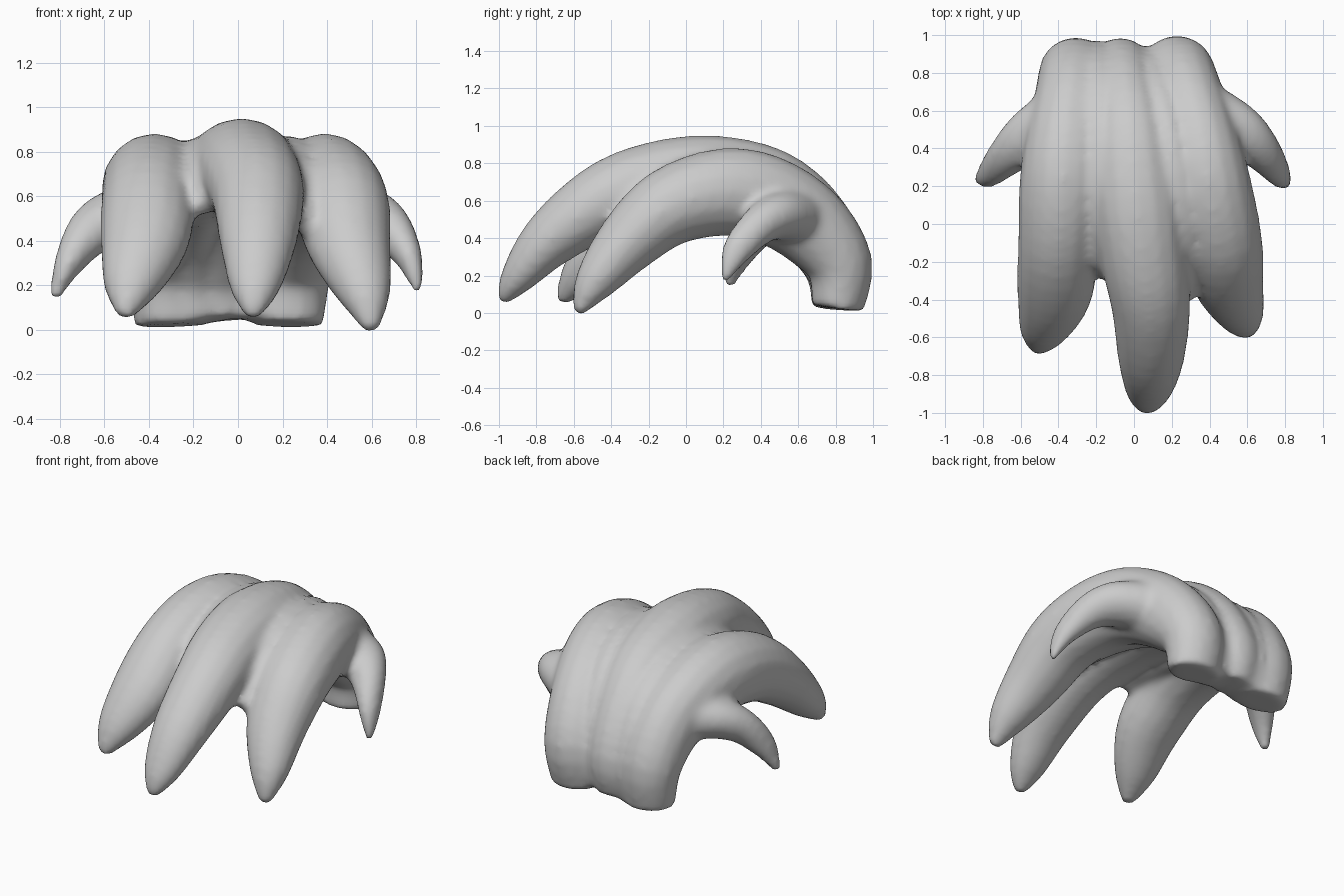
import bpy, bmesh, math
from mathutils import Vector

SIDES = 16
STEPS = 4


def catmull(a, b, c, d, t):
    """Smooth interpolation between stations b and c."""
    return [0.5 * (2 * q + (r - p) * t + (2 * p - 5 * q + 4 * r - s) * t * t
                   + (3 * q - p - 3 * r + s) * t ** 3)
            for p, q, r, s in zip(a, b, c, d)]


def sweep(bm, stations):
    """Elliptical tube; each station is (x, y, z, half width, half thickness)."""
    ext = [stations[0]] + stations + [stations[-1]]
    pts = [catmull(*ext[i:i + 4], k / STEPS)
           for i in range(len(stations) - 1) for k in range(STEPS)]
    pts.append(stations[-1])
    rings = []
    for i, p in enumerate(pts):
        before, after = pts[max(i - 1, 0)], pts[min(i + 1, len(pts) - 1)]
        tangent = (Vector(after[:3]) - Vector(before[:3])).normalized()
        side = Vector((1, 0, 0))
        side = (side - tangent * side.dot(tangent)).normalized()
        up = side.cross(tangent)
        ring = []
        for k in range(SIDES):
            a = 2 * math.pi * k / SIDES
            ring.append(bm.verts.new(Vector(p[:3]) + side * p[3] * math.cos(a)
                                     + up * p[4] * math.sin(a)))
        rings.append(ring)
    for r, s in zip(rings, rings[1:]):
        for k in range(SIDES):
            n = (k + 1) % SIDES
            bm.faces.new((r[k], r[n], s[n], s[k]))
    bm.faces.new(rings[0][::-1])
    bm.faces.new(rings[-1])


bm = bmesh.new()

# Middle talon, tip to root
sweep(bm, [(0.065, -0.985, 0.06, .035, .03), (0.075, -0.90, 0.19, .115, .095),
           (0.09, -0.72, 0.40, .175, .155), (0.09, -0.44, 0.60, .21, .20),
           (0.05, -0.17, 0.70, .23, .215), (0.01, 0.14, 0.725, .24, .225),
           (-0.02, 0.45, 0.66, .22, .22), (-0.05, 0.67, 0.48, .19, .21),
           (-0.07, 0.81, 0.25, .17, .18), (-0.07, 0.81, 0.05, .14, .13)])

# Right talon
sweep(bm, [(0.60, -0.58, 0.0, .035, .03), (0.57, -0.49, 0.16, .12, .11),
           (0.50, -0.31, 0.38, .19, .17), (0.46, -0.09, 0.565, .22, .21),
           (0.40, 0.19, 0.645, .225, .235), (0.35, 0.43, 0.61, .21, .235),
           (0.28, 0.66, 0.47, .20, .22), (0.23, 0.82, 0.26, .19, .18),
           (0.22, 0.81, 0.025, .165, .14)])

# Left talon
sweep(bm, [(-0.51, -0.67, 0.06, .035, .03), (-0.48, -0.565, 0.20, .13, .11),
           (-0.42, -0.37, 0.40, .20, .17), (-0.40, -0.11, 0.575, .215, .21),
           (-0.38, 0.18, 0.645, .23, .235), (-0.36, 0.43, 0.61, .22, .235),
           (-0.33, 0.66, 0.47, .20, .22), (-0.31, 0.81, 0.26, .19, .18),
           (-0.30, 0.81, 0.02, .165, .14)])

# Webbing between the talons
sweep(bm, [(-0.15, -0.28, 0.55, .04, .04), (-0.17, -0.12, 0.63, .10, .12),
           (-0.18, 0.16, 0.67, .13, .19), (-0.18, 0.44, 0.62, .13, .215),
           (-0.19, 0.66, 0.475, .13, .21), (-0.19, 0.80, 0.25, .13, .175),
           (-0.19, 0.80, 0.04, .13, .13)])
sweep(bm, [(0.31, -0.38, 0.46, .04, .05), (0.28, -0.12, 0.61, .10, .15),
           (0.24, 0.16, 0.665, .13, .205), (0.18, 0.44, 0.62, .12, .22),
           (0.11, 0.66, 0.465, .11, .195), (0.07, 0.79, 0.25, .10, .15),
           (0.07, 0.80, 0.05, .10, .12)])

# Right and left side spurs
sweep(bm, [(0.81, 0.205, 0.175, .025, .025), (0.765, 0.27, 0.33, .065, .08),
           (0.67, 0.39, 0.465, .11, .105), (0.55, 0.49, 0.52, .15, .13),
           (0.36, 0.58, 0.52, .18, .16)])
sweep(bm, [(-0.825, 0.23, 0.14, .025, .025), (-0.765, 0.27, 0.29, .065, .08),
           (-0.67, 0.36, 0.43, .11, .105), (-0.55, 0.46, 0.50, .15, .13),
           (-0.38, 0.56, 0.52, .18, .16)])

bmesh.ops.recalc_face_normals(bm, faces=bm.faces)
mesh = bpy.data.meshes.new("claw")
bm.to_mesh(mesh)
bm.free()
claw = bpy.data.objects.new("claw", mesh)
bpy.context.collection.objects.link(claw)

# One colour
grey = bpy.data.materials.new("light grey")
grey.diffuse_color = (0.6, 0.6, 0.6, 1)
mesh.materials.append(grey)

# Fuse the parts into one skin with soft creases
remesh = claw.modifiers.new("fuse", 'REMESH')
remesh.mode = 'VOXEL'
remesh.voxel_size = 0.022
remesh.use_smooth_shade = True
soften = claw.modifiers.new("soften", 'SMOOTH')
soften.factor = 0.5
soften.iterations = 8
